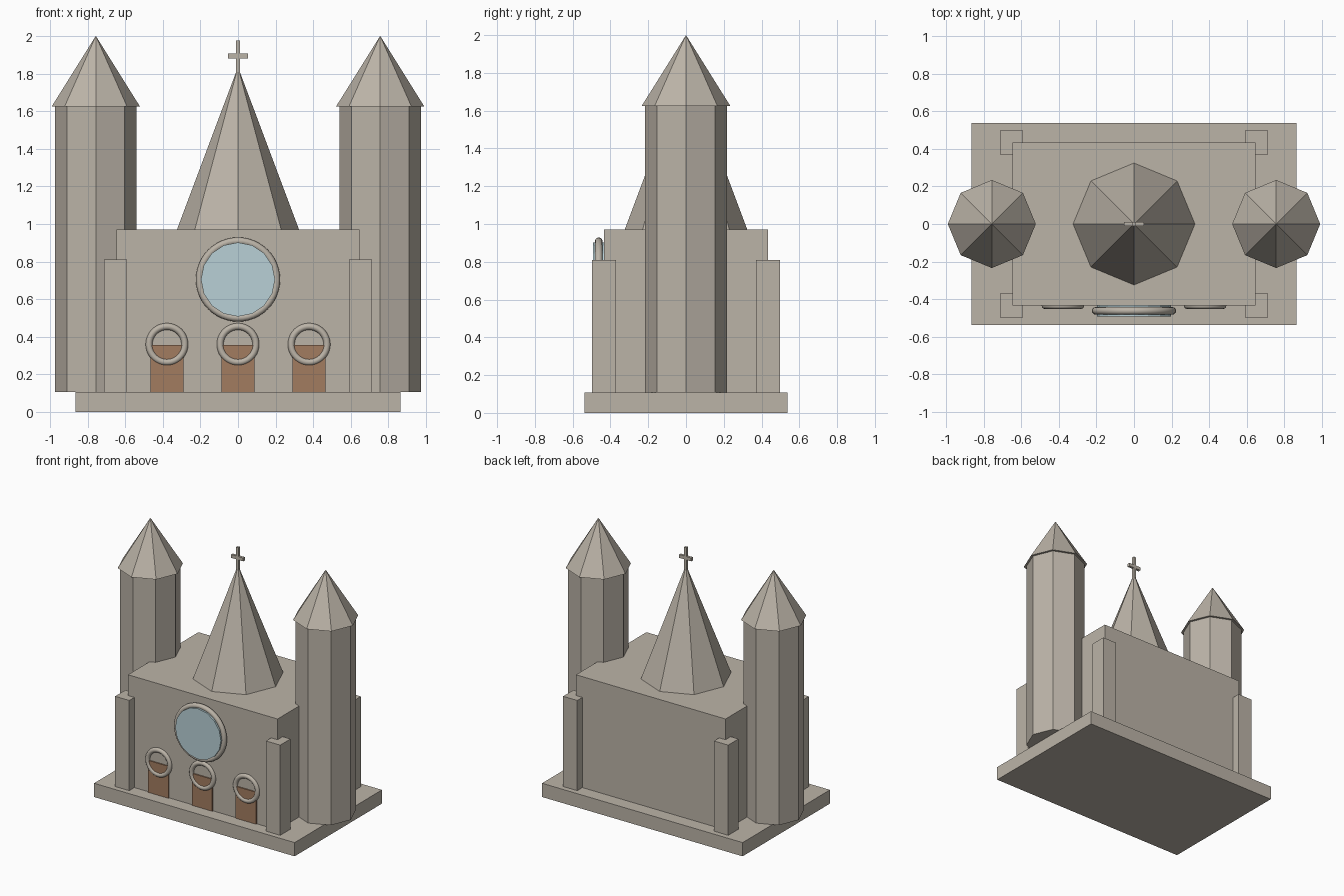
import bpy
import math

cube = bpy.data.objects.get("Cube")
if cube:
    bpy.data.objects.remove(cube, do_unlink=True)


def material(name, rgb):
    m = bpy.data.materials.new(name)
    m.use_nodes = True
    color = (*rgb, 1)
    m.diffuse_color = color
    m.node_tree.nodes["Principled BSDF"].inputs["Base Color"].default_value = color
    return m


STONE = material("stone", (0.50, 0.455, 0.39))
GLASS = material("pale blue glass", (0.48, 0.63, 0.67))
WOOD = material("brown wood", (0.36, 0.20, 0.117))


def finish(name, mat):
    ob = bpy.context.object
    ob.name = name
    ob.data.materials.append(mat)
    return ob


def box(name, mat, x, y, z):
    """Box from (min, max) spans on each axis."""
    spans = (x, y, z)
    bpy.ops.mesh.primitive_cube_add(size=1, location=[(a + b) / 2 for a, b in spans])
    ob = finish(name, mat)
    ob.scale = [b - a for a, b in spans]
    bpy.ops.object.transform_apply(location=False, rotation=False, scale=True)
    return ob


def octagon(name, x, r_low, r_high, z0, z1):
    """Eight-sided prism or spire with corners on the axes."""
    bpy.ops.mesh.primitive_cone_add(vertices=8, radius1=r_low, radius2=r_high,
                                    depth=z1 - z0, location=(x, 0, (z0 + z1) / 2))
    return finish(name, STONE)


def ring(name, x, y, z, major, minor):
    bpy.ops.mesh.primitive_torus_add(major_radius=major, minor_radius=minor,
                                     major_segments=48, minor_segments=12,
                                     location=(x, y, z), rotation=(math.pi / 2, 0, 0))
    finish(name, STONE)
    bpy.ops.object.shade_smooth()


BASE_TOP, ROOF, WALL = 0.107, 0.972, 0.434

# Plinth and main hall
box("plinth", STONE, (-0.865, 0.865), (-0.538, 0.538), (0, BASE_TOP))
box("hall", STONE, (-0.645, 0.645), (-WALL, WALL), (BASE_TOP, ROOF))

# Corner buttresses and side towers
for sx, side in ((1, "left"), (-1, "right")):
    for sy, end in ((-1, "front"), (1, "back")):
        box(f"{end}_{side}_buttress", STONE, sorted((sx * 0.59, sx * 0.712)),
            sorted((sy * 0.37, sy * 0.497)), (BASE_TOP, 0.81))
    octagon(f"{side}_tower", sx * 0.756, 0.216, 0.216, BASE_TOP, 1.626)
    octagon(f"{side}_tower_roof", sx * 0.756, 0.234, 0, 1.626, 2)

# Central spire with cross
octagon("central_spire", 0, 0.324, 0, ROOF, 1.835)
box("cross_post", STONE, (-0.01, 0.01), (-0.01, 0.01), (1.79, 1.975))
box("cross_bar", STONE, (-0.052, 0.052), (-0.01, 0.01), (1.88, 1.906))

# Round window
bpy.ops.mesh.primitive_cylinder_add(vertices=16, radius=0.197, depth=0.07,
                                    location=(0, -0.457, 0.705),
                                    rotation=(math.pi / 2, 0, 0))
finish("round_window_glass", GLASS)
ring("round_window_ring", 0, -0.462, 0.705, 0.204, 0.02)

# Doors with ring arches
for x, place in ((-0.378, "right"), (0, "middle"), (0.378, "left")):
    box(f"{place}_door", WOOD, (x - 0.088, x + 0.088), (-WALL - 0.009, -WALL + 0.02),
        (BASE_TOP, 0.356))
    ring(f"{place}_door_ring", x, -WALL, 0.36, 0.095, 0.018)
